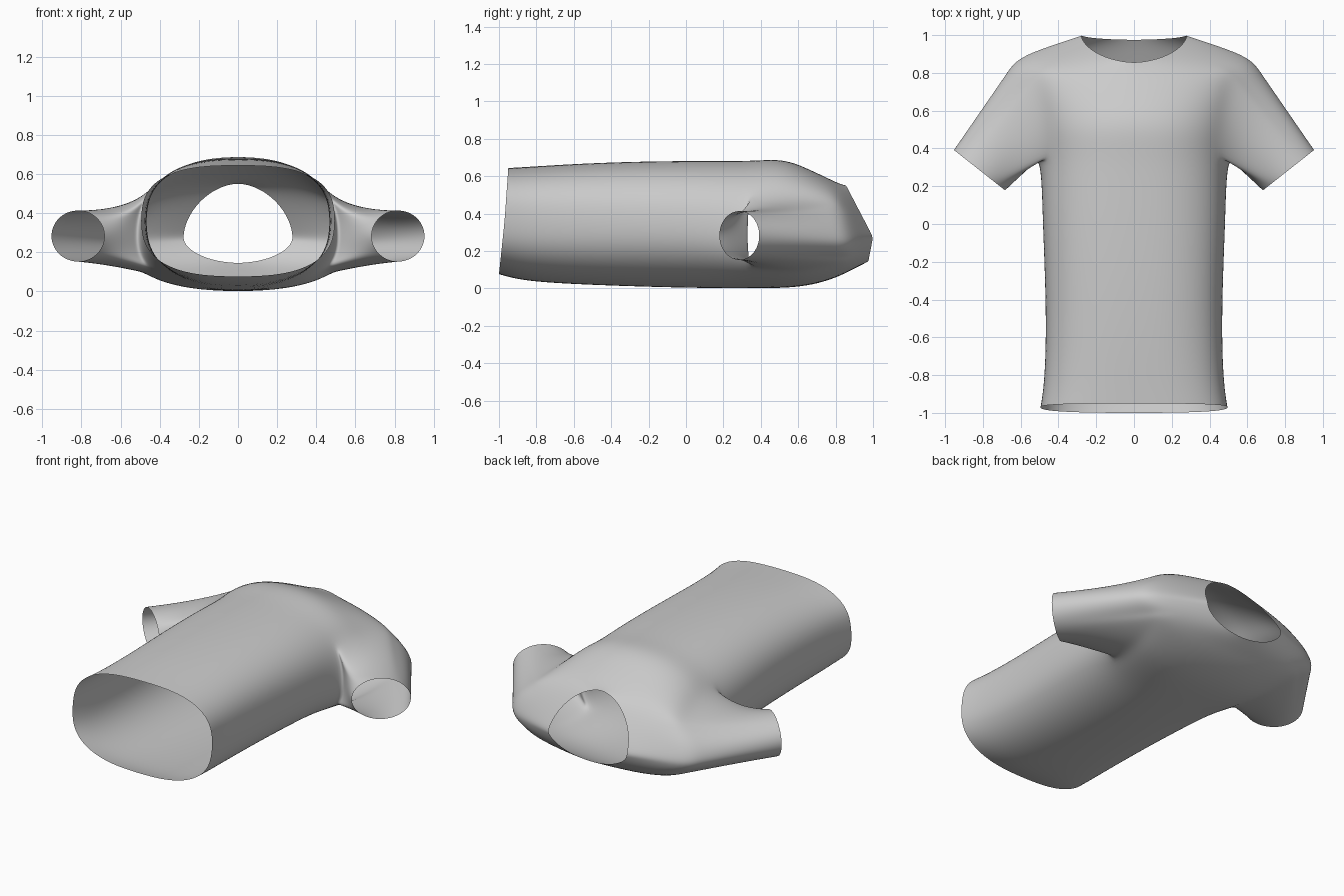
import bpy, bmesh
from math import sin, cos, pi
from mathutils import Vector

if "Cube" in bpy.data.objects:
    bpy.data.objects.remove(bpy.data.objects["Cube"])

N = 32          # points around the torso
ARM = 3         # armhole half-width, in torso points
LOW, HIGH = 6, 11   # torso rings where the armhole starts and ends

# Torso rings, hem to neck: half width, y side/front/back, z side/front/back, squareness front/back
RINGS = [
    (.497, -.97, -.95, -1.0, .36, .645, .075, 2.75, 2.6),
    (.477, -.85, -.83, -.88, .36, .652, .040, 2.65, 2.5),
    (.467, -.60, -.60, -.62, .355, .667, .022, 2.55, 2.4),
    (.472, -.30, -.30, -.30, .35, .679, .010, 2.5, 2.3),
    (.485, 0.00, 0.00, 0.00, .34, .683, .002, 2.45, 2.25),
    (.490, 0.22, 0.22, 0.22, .32, .683, .000, 2.4, 2.3),
    (.505, 0.345, 0.36, 0.36, .28, .684, .000, 2.35, 2.4),
    (.530, 0.48, 0.49, 0.50, .26, .693, .001, 2.3, 2.6),
    (.560, 0.62, 0.58, 0.62, .255, .673, .009, 2.15, 2.7),
    (.592, 0.75, 0.66, 0.73, .255, .637, .032, 2.1, 2.5),
    (.622, 0.85, 0.735, 0.82, .26, .602, .065, 2.0, 2.3),
    (.622, 0.88, 0.79, 0.88, .26, .575, .095, 1.9, 2.1),
    (.450, 0.943, 0.83, 0.935, .27, .558, .122, 1.85, 2.0),
    (.280, 1.00, 0.855, 0.975, .275, .552, .145, 1.8, 1.9),
]


def ring_point(ring, k):
    w, ys, yf, yb, zs, zf, zb, nf, nb = ring
    a = 2 * pi * k / N
    c, s = cos(a), sin(a)
    y, z, n = (yf, zf, nf) if s > 0 else (yb, zb, nb)
    t = abs(s) ** (2 / n)
    x = w * abs(c) ** (2 / n) * (1 if c > 0 else -1)
    return Vector((x, ys + (y - ys) * t, zs + (z - zs) * t))


bm = bmesh.new()

# Torso, leaving a gap on each side for the armholes
grid = [[bm.verts.new(ring_point(r, k)) for k in range(N)] for r in RINGS]
for r in range(len(RINGS) - 1):
    for k in range(N):
        side = min((k + .5) % (N / 2), N / 2 - (k + .5) % (N / 2))
        if LOW <= r < HIGH and side < ARM:
            continue
        bm.faces.new((grid[r][k], grid[r][(k + 1) % N],
                      grid[r + 1][(k + 1) % N], grid[r + 1][k]))

# Armhole outline as (ring, point), starting at the armpit and going via the front
path = [(LOW, k) for k in range(0, ARM)]
path += [(r, ARM) for r in range(LOW, HIGH)]
path += [(HIGH, k) for k in range(ARM, -ARM, -1)]
path += [(r, -ARM) for r in range(HIGH, LOW, -1)]
path += [(LOW, k) for k in range(-ARM, 0)]

# Sleeves: blend from each armhole to a tilted oval cuff
STEPS = 6
for sx in (1, -1):
    loop = [grid[r][k % N if sx > 0 else (N // 2 - k) % N] for r, k in path]
    start = [v.co.copy() for v in loop]
    cuff = []
    for i in range(len(path)):
        a = 2 * pi * i / len(path)
        up, out = -cos(a), sin(a)
        cuff.append(Vector((sx * (.818 + .137 * up), .285 + .108 * up, .283 + .132 * out)))
    for s in range(1, STEPS + 1):
        t = s / STEPS
        new = []
        for p, q in zip(start, cuff):
            co = p.lerp(q, t)
            # the front narrows quickly, the back more slowly
            power = 2.4 if q.z > .283 else 1.15
            co.z = p.z + (q.z - p.z) * (1 - (1 - t) ** power)
            new.append(bm.verts.new(co))
        for i in range(len(path)):
            j = (i + 1) % len(path)
            bm.faces.new((loop[i], loop[j], new[j], new[i]))
        loop = new

bmesh.ops.recalc_face_normals(bm, faces=bm.faces)
for f in bm.faces:
    f.smooth = True
mesh = bpy.data.meshes.new("short_sleeved_shirt")
bm.to_mesh(mesh)
bm.free()
shirt = bpy.data.objects.new("short_sleeved_shirt", mesh)
bpy.context.collection.objects.link(shirt)

# Soft cloth surface
sub = shirt.modifiers.new("smooth_cloth", 'SUBSURF')
sub.levels = sub.render_levels = 2
